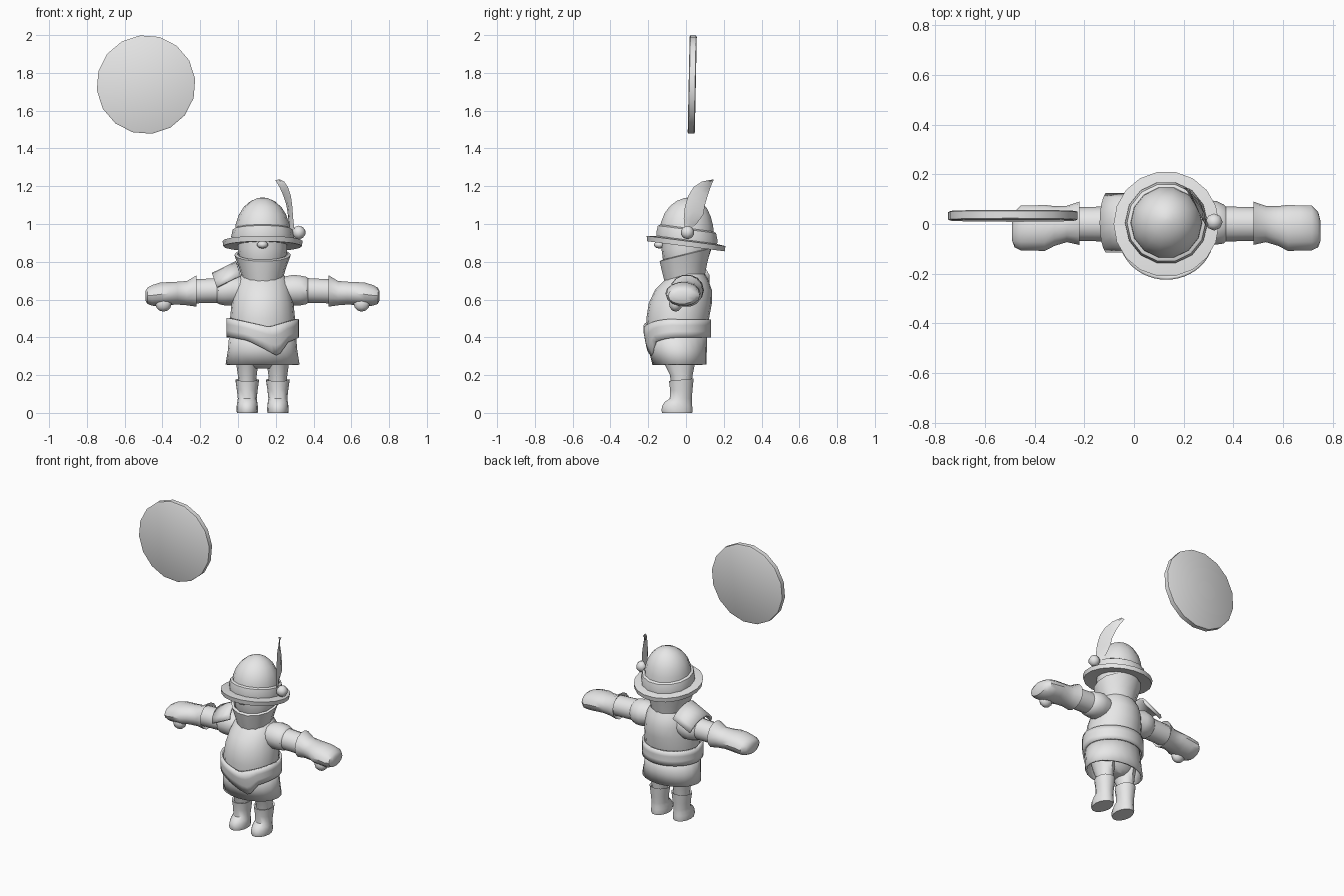
import bpy, bmesh, math
from mathutils import Vector

CX = 0.13  # the figure's own middle line

grey = bpy.data.materials.new("plain_grey")
grey.diffuse_color = (0.8, 0.8, 0.8, 1)


def finish(name, bm, angle=35, thick=0):
    bmesh.ops.recalc_face_normals(bm, faces=bm.faces)
    me = bpy.data.meshes.new(name)
    bm.to_mesh(me)
    bm.free()
    ob = bpy.data.objects.new(name, me)
    bpy.context.collection.objects.link(ob)
    me.materials.append(grey)
    bpy.ops.object.select_all(action='DESELECT')
    ob.select_set(True)
    bpy.context.view_layer.objects.active = ob
    bpy.ops.object.shade_smooth_by_angle(angle=math.radians(angle))
    if thick:
        m = ob.modifiers.new("thickness", 'SOLIDIFY')
        m.thickness = thick
        m.offset = 0
    return ob


def loft(name, rings, closed=True, caps=(True, True), angle=35, thick=0):
    """Skin a list of equal-length point rings."""
    bm = bmesh.new()
    vs = [[bm.verts.new(p) for p in r] for r in rings]
    n = len(rings[0])
    for a, b in zip(vs, vs[1:]):
        for i in range(n if closed else n - 1):
            j = (i + 1) % n
            bm.faces.new((a[i], a[j], b[j], b[i]))
    if closed and caps[0]:
        bm.faces.new(vs[0][::-1])
    if closed and caps[1]:
        bm.faces.new(vs[-1])
    return finish(name, bm, angle, thick)


def hring(z, hw, yf, yb, k=0, x=CX, n=16):
    """Level oval: half width, front and back y, slope k along y."""
    pts = []
    for i in range(n):
        a = 2 * math.pi * i / n
        y = (yf + yb) / 2 + (yb - yf) / 2 * math.sin(a)
        pts.append(Vector((x + hw * math.cos(a), y, z + k * y)))
    return pts


def xring(x, yc, zc, ry, rz, n=14):
    return [Vector((x, yc + ry * math.cos(2 * math.pi * i / n),
                    zc + rz * math.sin(2 * math.pi * i / n))) for i in range(n)]


def ball(name, loc, size, seg=10):
    bm = bmesh.new()
    bmesh.ops.create_uvsphere(bm, u_segments=seg, v_segments=seg // 2 + 1, radius=1)
    for v in bm.verts:
        v.co = Vector(loc) + Vector([c * s for c, s in zip(v.co, size)])
    return finish(name, bm, 50)


def lerp_table(table, t):
    for (a, va), (b, vb) in zip(table, table[1:]):
        if t <= b:
            f = max(0, (t - a) / (b - a))
            return va + (vb - va) * f
    return table[-1][1]


# Floating disc, leaning very slightly back
disc = []
for y, r in ((0.014, 0.254), (0.018, 0.262), (0.048, 0.262), (0.052, 0.254)):
    disc.append([Vector((-0.487 + r * math.cos(a), y + 0.02 * r * math.sin(a), 1.738 + r * math.sin(a)))
                 for a in [2 * math.pi * (i + 0.3) / 16 for i in range(16)]])
loft("floating_disc", disc, angle=30)

# Torso
loft("torso", [hring(*r, n=20) for r in (
    (0.40, 0.165, -0.20, 0.105), (0.50, 0.172, -0.21, 0.122), (0.58, 0.164, -0.197, 0.137),
    (0.65, 0.15, -0.165, 0.137), (0.70, 0.136, -0.115, 0.12), (0.735, 0.11, -0.08, 0.10))])

# Open skirt of the tunic with the hips inside
loft("tunic_skirt", [hring(*r, n=20) for r in (
    (0.42, 0.17, -0.205, 0.107), (0.33, 0.178, -0.19, 0.104), (0.255, 0.19, -0.172, 0.103))],
    caps=(False, False), thick=0.012)
loft("hips", [hring(*r) for r in (
    (0.40, 0.15, -0.16, 0.09), (0.30, 0.145, -0.14, 0.07),
    (0.255, 0.12, -0.11, 0.045), (0.235, 0.07, -0.08, 0.02))])

# Draped belt: lower front edge falls into a hanging tail
low = [(-0.06, 0.405), (0.05, 0.385), (0.13, 0.345), (0.2, 0.305), (0.235, 0.325), (0.25, 0.37), (0.32, 0.40)]
top = [(-0.06, 0.505), (0.1, 0.47), (0.165, 0.455), (0.32, 0.50)]
belt = [[] for _ in range(4)]
N = 48
for i in range(N):
    a = 2 * math.pi * i / N
    x = CX + 0.185 * math.cos(a)
    front = math.sin(a) < 0
    z1 = lerp_table(top, x) if front else 0.495
    z0 = lerp_table(low, x) if front else 0.40
    for j in range(4):
        z = z1 + (z0 - z1) * j / 3
        yf = -0.217 + max(0, 0.42 - z) * 0.2
        belt[j].append(Vector((x, (yf + 0.125) / 2 + (0.125 - yf) / 2 * math.sin(a), z)))
loft("draped_belt", belt, caps=(False, False), thick=0.014)

# Collar, lower in front
loft("collar", [hring(*r, n=14) for r in (
    (0.705, 0.105, -0.115, 0.10, 0.12), (0.77, 0.125, -0.13, 0.115, 0.18),
    (0.838, 0.15, -0.143, 0.135, 0.25), (0.842, 0.135, -0.128, 0.122, 0.25),
    (0.80, 0.12, -0.115, 0.11, 0.25))], angle=30)

# Head and nose
loft("head", [hring(*r) for r in (
    (0.76, 0.10, -0.10, 0.09), (0.81, 0.122, -0.122, 0.115),
    (0.87, 0.13, -0.13, 0.135), (0.93, 0.13, -0.13, 0.135))])
ball("nose", (CX, -0.14, 0.89), (0.03, 0.03, 0.02), 8)

# Hat, tipped up in front
K = -0.13
loft("hat_brim", [hring(z, r, -r, r, K, n=18) for z, r in (
    (0.89, 0.13), (0.882, 0.208), (0.91, 0.212), (0.918, 0.15))], angle=30)
loft("hat_band", [hring(z, r, 0.005 - r, 0.005 + r, K, n=14) for z, r in (
    (0.905, 0.163), (0.935, 0.166), (0.972, 0.158), (0.98, 0.142))], angle=40)
loft("hat_crown", [hring(z, r, c - r, c + r, K * 0.4, n=14) for z, r, c in (
    (0.95, 0.146, 0.005), (1.0, 0.142, 0.005), (1.05, 0.125, 0.008), (1.09, 0.1, 0.012),
    (1.12, 0.066, 0.016), (1.137, 0.03, 0.02), (1.141, 0.006, 0.02))], angle=50)
ball("hat_bobble", (0.322, 0.008, 0.955), (0.036, 0.036, 0.036), 8)

# Feather: leading edge (y, z), trailing edge (y, z), x
feather = []
for ly, lz, ty, tz, x in (
        (-0.005, 0.96, 0.012, 0.96, 0.288), (-0.012, 1.03, 0.055, 1.0, 0.28),
        (-0.006, 1.09, 0.092, 1.05, 0.276), (0.012, 1.15, 0.1, 1.10, 0.268),
        (0.04, 1.195, 0.115, 1.15, 0.252), (0.085, 1.225, 0.13, 1.195, 0.232),
        (0.143, 1.236, 0.146, 1.232, 0.21)):
    a, b = Vector((x + 0.012, ly, lz)), Vector((x - 0.012, ty, tz))
    m, d = (a + b) / 2, Vector((min(0.007, (b - a).length * 0.1), 0, 0))
    feather.append([a, m + d, b, m - d])
loft("feather", feather, angle=60)

# Arms, gauntlets, legs and boots on both sides
for s, side in ((1, "left"), (-1, "right")):
    loft(side + "_sleeve", [xring(CX + s * d, yc, zc, ry, rz) for d, yc, zc, ry, rz in (
        (0.10, 0.0, 0.65, 0.075, 0.07), (0.16, 0.005, 0.65, 0.09, 0.083), (0.20, 0.005, 0.648, 0.088, 0.081),
        (0.232, 0.0, 0.648, 0.078, 0.074), (0.24, 0.0, 0.648, 0.07, 0.067), (0.37, 0.0, 0.643, 0.068, 0.065))])
    loft(side + "_gauntlet", [xring(CX + s * d, yc, zc, ry, rz) for d, yc, zc, ry, rz in (
        (0.365, 0.0, 0.643, 0.066, 0.066), (0.35, 0.003, 0.645, 0.087, 0.085), (0.40, 0.0, 0.634, 0.073, 0.066),
        (0.45, -0.008, 0.634, 0.08, 0.062), (0.49, -0.016, 0.632, 0.093, 0.062),
        (0.54, -0.016, 0.628, 0.09, 0.064), (0.585, -0.016, 0.622, 0.09, 0.056),
        (0.61, -0.022, 0.62, 0.072, 0.044), (0.62, -0.028, 0.62, 0.04, 0.025))])
    ball(side + "_thumb", (CX + s * 0.525, -0.055, 0.578), (0.045, 0.035, 0.042))
    lx = CX + s * 0.081
    loft(side + "_leg", [hring(*r, x=lx, n=12) for r in (
        (0.31, 0.064, -0.13, 0.06), (0.25, 0.057, -0.11, 0.045), (0.20, 0.05, -0.085, 0.035), (0.12, 0.045, -0.075, 0.025))])
    loft(side + "_boot", [hring(*r, x=lx, n=14) for r in (
        (0.165, 0.048, -0.075, 0.03), (0.178, 0.063, -0.092, 0.042, 0.1), (0.12, 0.055, -0.085, 0.036),
        (0.075, 0.05, -0.088, 0.032), (0.058, 0.053, -0.115, 0.033), (0.035, 0.056, -0.129, 0.035),
        (0.012, 0.057, -0.132, 0.037), (0.0, 0.055, -0.128, 0.035))], angle=45)

# Shoulder plate on one side only, curved over the sleeve
plate = []
for f in (0, 0.5, 1):
    base = Vector((-0.135 + 0.127 * f, 0, 0.735 + 0.062 * f))
    row = []
    for i in range(9):
        t = math.radians(-75 + 150 * i / 8)
        row.append(base + Vector((0.03, 0, -0.095)) * (1 - math.cos(t)) + Vector((0, 0.005 + 0.117 * math.sin(t), 0)))
    plate.append(row)
loft("shoulder_plate", plate, closed=False, thick=0.014)
